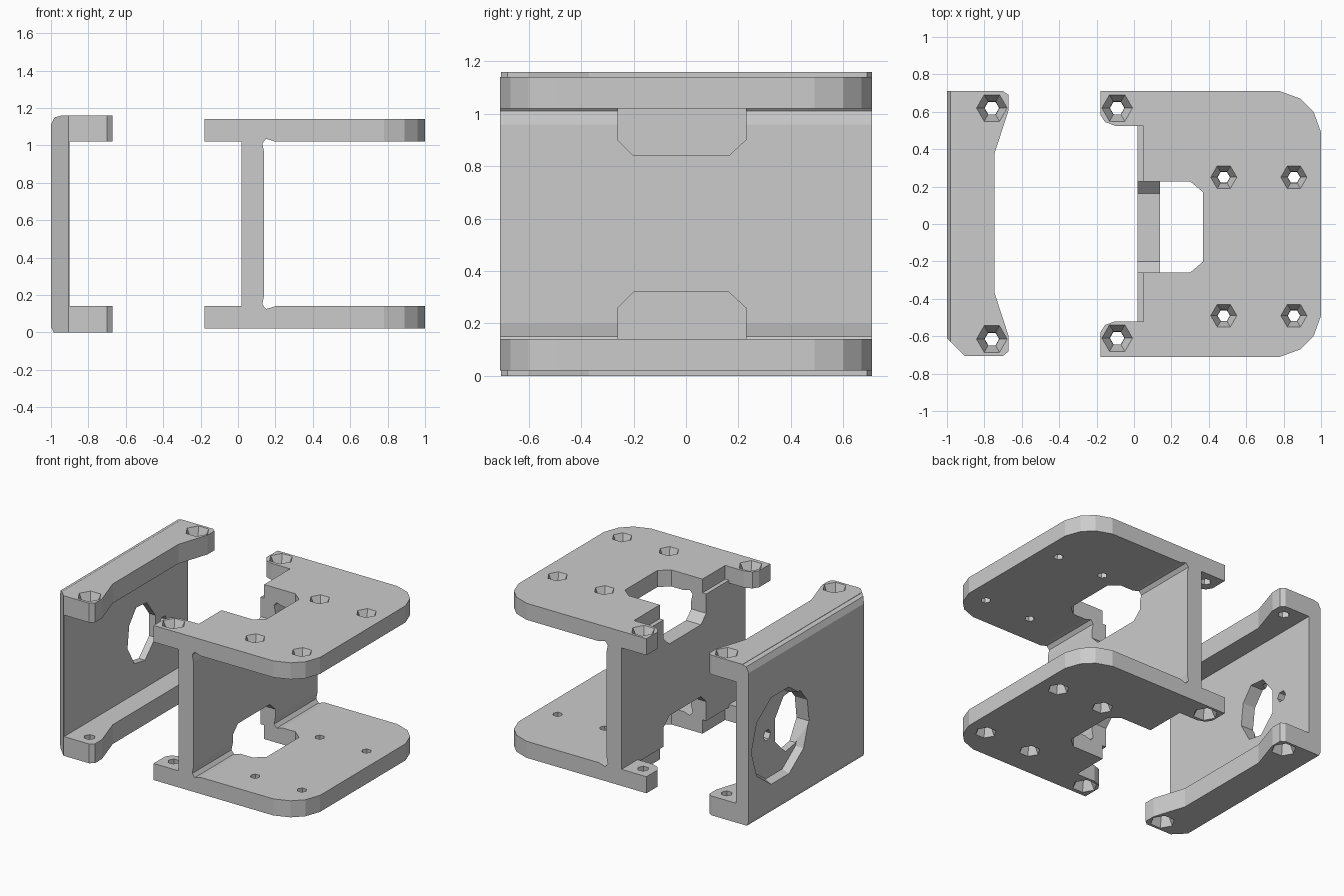
import bpy, bmesh, math

if "Cube" in bpy.data.objects:
    bpy.data.objects.remove(bpy.data.objects["Cube"])

MID = 0.58  # height about which the right-hand bracket is mirrored


def mesh_object(name, bm):
    bmesh.ops.recalc_face_normals(bm, faces=bm.faces)
    me = bpy.data.meshes.new(name)
    bm.to_mesh(me)
    bm.free()
    ob = bpy.data.objects.new(name, me)
    bpy.context.collection.objects.link(ob)
    return ob


def loft(name, axis, rings):
    """Solid through rings [(offset, points)] along an axis; points are the other two coords."""
    place = {'x': lambda a, b, d: (d, a, b),
             'y': lambda a, b, d: (a, d, b),
             'z': lambda a, b, d: (a, b, d)}[axis]
    bm = bmesh.new()
    vs = [[bm.verts.new(place(a, b, d)) for a, b in pts] for d, pts in rings]
    n = len(vs[0])
    for lo, hi in zip(vs, vs[1:]):
        for i in range(n):
            j = (i + 1) % n
            bm.faces.new((lo[i], lo[j], hi[j], hi[i]))
    bm.faces.new(vs[0])
    bm.faces.new(vs[-1])
    return mesh_object(name, bm)


def prism(name, axis, pts, lo, hi):
    return loft(name, axis, [(lo, pts), (hi, pts)])


def ngon(a, b, r, n=6):
    return [(a + r * math.cos(math.tau * i / n), b + r * math.sin(math.tau * i / n))
            for i in range(n)]


def screw_hole(x, y, outer, inner, r):
    """Countersunk hole, wide on the outer face of a flange."""
    s = 1 if outer > inner else -1
    return loft("hole_cutter", 'z', [(inner - s * .03, ngon(x, y, r * .45)),
                                     (inner + s * .04, ngon(x, y, r * .5)),
                                     (outer, ngon(x, y, r)),
                                     (outer + s * .03, ngon(x, y, r))])


def boolean(target, others, op):
    for o in others:
        m = target.modifiers.new("bool", 'BOOLEAN')
        m.operation, m.solver, m.object = op, 'EXACT', o
        bpy.context.view_layer.objects.active = target
        bpy.ops.object.modifier_apply(modifier=m.name)
        bpy.data.objects.remove(o, do_unlink=True)


def flip(pts, k=1):
    """Mirror the z coordinate (second item) about the bracket's mid height."""
    return [(a, 2 * MID - b) for a, b in pts]


# Right bracket: two rounded plates joined by an upright web
plate_outline = [(-.18, .71), (.78, .71), (.89, .67), (.96, .60), (1, .49),
                 (1, -.49), (.96, -.60), (.89, -.67), (.78, -.71), (-.18, -.71),
                 (-.18, -.58), (-.155, -.54), (-.10, -.52), (.05, -.52),
                 (.05, .525), (-.10, .525), (-.155, .545), (-.18, .585)]
bracket = prism("main_bracket", 'x', [(-.71, .12), (.71, .12), (.71, 1.04), (-.71, 1.04)], .02, .14)
boolean(bracket, [prism("plate", 'z', plate_outline, lo, lo + .12) for lo in (.02, 1.02)], 'UNION')

# Notches through plates and web, and relief grooves where they meet
plate_notch = [(-.1, -.26), (.30, -.26), (.37, -.20), (.37, .17), (.30, .228), (-.1, .228)]
web_notch = [(-.26, 1.3), (-.26, .90), (-.20, .84), (.163, .84), (.228, .90), (.228, 1.3)]
groove = [(.14, .20), (.13, .15), (.15, .125), (.20, .14), (.22, .17), (.20, .20)]
cuts = [prism("notch_cutter", 'z', plate_notch, .98, 1.3),
        prism("notch_cutter", 'z', plate_notch, -.2, .18),
        prism("notch_cutter", 'x', web_notch, -.1, .2),
        prism("notch_cutter", 'x', flip(web_notch), -.1, .2),
        prism("groove_cutter", 'y', groove, -.8, .8),
        prism("groove_cutter", 'y', flip(groove), -.8, .8)]
spots = [(x, y, .07) for x in (.48, .855) for y in (.25, -.49)]
spots += [(-.09, .62, .082), (-.09, -.61, .082)]
for x, y, r in spots:
    cuts.append(screw_hole(x, y, 1.14, 1.02, r))
    cuts.append(screw_hole(x, y, .02, .14, r))
boolean(bracket, cuts, 'DIFFERENCE')

# Left clamp: upright wall with a lipped flange at top and bottom
wall_profile = [(-1, .03), (-.985, 0), (-.90, 0), (-.90, 1.16), (-.94, 1.16), (-.98, 1.15), (-1, 1.11)]
clamp = prism("end_clamp", 'y', wall_profile, -.705, .71)
flange_outline = [(-.95, .71), (-.70, .71), (-.67, .69), (-.67, .61), (-.745, .38),
                  (-.745, -.37), (-.67, -.60), (-.67, -.68), (-.70, -.705), (-.95, -.705)]
boolean(clamp, [prism("flange", 'z', flange_outline, lo, hi)
                for lo, hi in ((0, .14), (1.02, 1.16))], 'UNION')

# Corner chamfer, shallow round recess, through opening and screw holes
recess = [(.35 + a, .52 + b) for a, b in ngon(0, 0, .33, 10)]
opening = [(.02, .50), (.10, .36), (.22, .34), (.34, .46), (.34, .62), (.24, .75), (.12, .76), (.04, .66)]
cuts = [prism("chamfer_cutter", 'z', [(-1.05, -.56), (-.85, -.76), (-1.05, -.76)], -.1, 1.3),
        loft("recess_cutter", 'x', [(-1.05, recess), (-1, recess),
                                    (-.95, [(.35 + (a - .35) * .93, .52 + (b - .52) * .93)
                                            for a, b in recess])]),
        prism("opening_cutter", 'x', opening, -1.1, -.8),
        prism("small_hole_cutter", 'x', ngon(.43, .54, .04), -1.1, -.8)]
for y in (.62, -.615):
    cuts.append(screw_hole(-.76, y, 1.16, 1.02, .082))
    cuts.append(screw_hole(-.76, y, 0, .14, .082))
boolean(clamp, cuts, 'DIFFERENCE')
